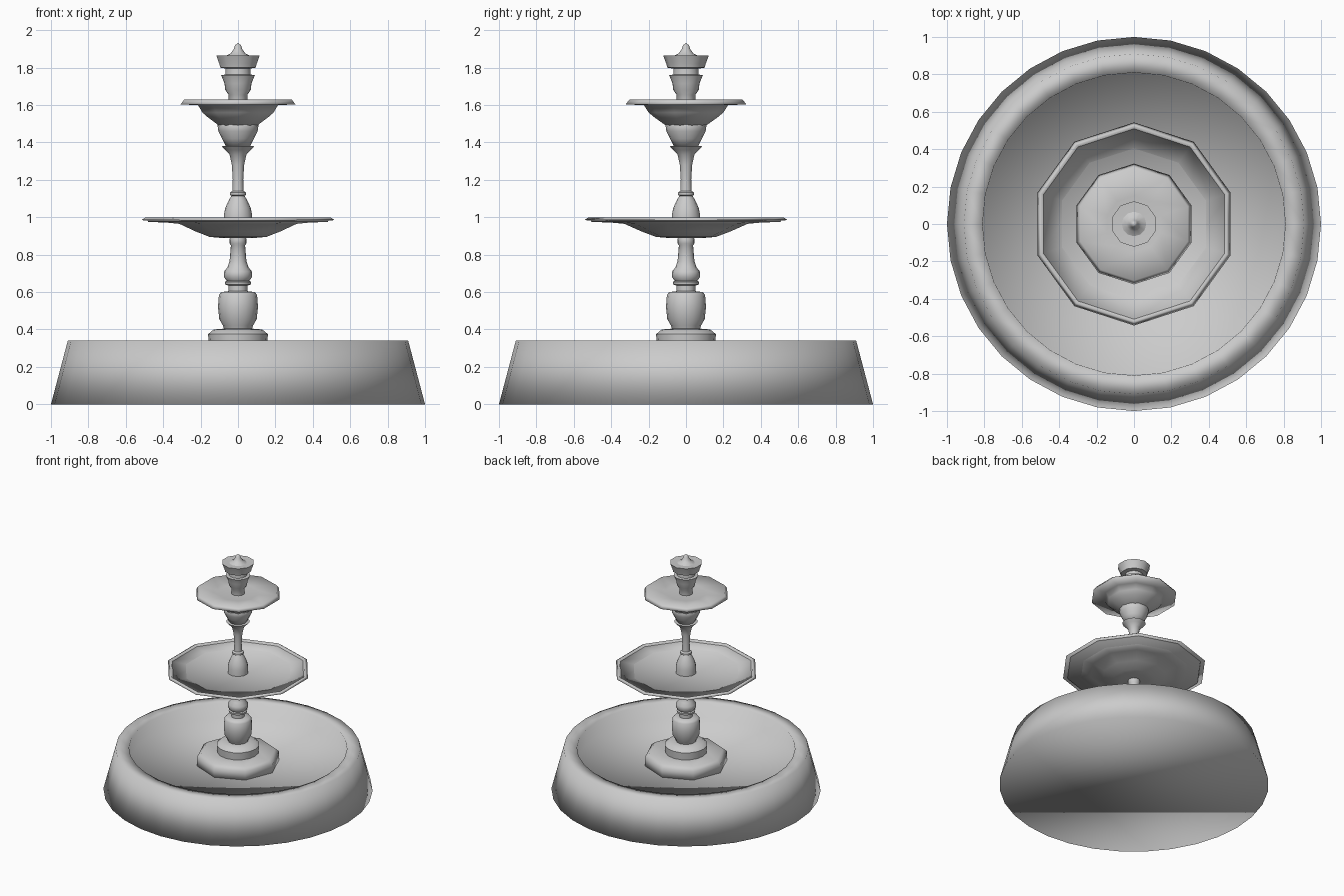
import bpy, bmesh, math


def lathe(name, profile, sides, angle=180):
    """Revolve (radius, z) points around z, first vertex on +y; radius 0 makes a pole."""
    bm = bmesh.new()
    rings = []
    for r, z in profile:
        if r == 0:
            rings.append([bm.verts.new((0, 0, z))])
        else:
            rings.append([bm.verts.new((r * math.cos(a), r * math.sin(a), z))
                          for a in (math.pi / 2 + 2 * math.pi * i / sides for i in range(sides))])
    for lo, hi in zip(rings, rings[1:]):
        for i in range(sides):
            j = (i + 1) % sides
            quad = [lo[i % len(lo)], lo[j % len(lo)], hi[j % len(hi)], hi[i % len(hi)]]
            bm.faces.new(list(dict.fromkeys(quad)))
    # Flat caps on open ends
    for ring in (rings[0], rings[-1]):
        if len(ring) > 1:
            bm.faces.new(ring)
    bmesh.ops.recalc_face_normals(bm, faces=bm.faces)
    mesh = bpy.data.meshes.new(name)
    bm.to_mesh(mesh)
    bm.free()
    ob = bpy.data.objects.new(name, mesh)
    bpy.context.collection.objects.link(ob)
    bpy.context.view_layer.objects.active = ob
    ob.select_set(True)
    if angle >= 180:
        bpy.ops.object.shade_smooth()
    else:
        bpy.ops.object.shade_smooth_by_angle(angle=math.radians(angle))
    ob.select_set(False)
    return ob


# Ground pool: tapered wall, flat rim, sunken floor
lathe("pool", [(1, 0), (.91, .34), (.81, .34), (.805, .22), (0, .22)], 32)

# Octagonal plinth and round foot
lathe("plinth", [(.31, .21), (.31, .29), (.28, .315), (.15, .315)], 8)
lathe("foot", [(.155, .31), (.16, .375), (.13, .40), (.07, .405)], 16, 50)

# Lower turned column
lathe("lower_column", [
    (.07, .39), (.08, .42), (.10, .455), (.107, .52), (.102, .585), (.09, .60),
    (.05, .605), (.05, .635), (.068, .64), (.07, .655), (.06, .66), (.075, .68),
    (.074, .71), (.055, .735), (.045, .765), (.038, .85), (.045, .86),
    (.045, .88), (.04, .91)], 16, 50)

# Wide bowl, ten sided
lathe("lower_bowl", [
    (.10, .89), (.16, .895), (.24, .925), (.33, .965), (.543, .985), (.52, 1.0),
    (.505, .975), (0, .96)], 10)

# Upper turned column with flared capital
lathe("upper_column", [
    (.076, .955), (.076, 1.01), (.068, 1.05), (.05, 1.09), (.035, 1.115),
    (.044, 1.12), (.044, 1.132), (.03, 1.14), (.028, 1.2), (.033, 1.28),
    (.045, 1.335), (.068, 1.36), (.087, 1.38), (.06, 1.383)], 16, 50)

# Small bowl on its bulb
lathe("bowl_bulb", [(.065, 1.38), (.085, 1.42), (.105, 1.46), (.11, 1.495), (.10, 1.51)], 16)
lathe("upper_bowl", [
    (.10, 1.485), (.17, 1.535), (.20, 1.56), (.225, 1.60), (.323, 1.603),
    (.302, 1.63), (.15, 1.615), (0, 1.61)], 10)

# Top urn
lathe("top_urn", [
    (.05, 1.60), (.05, 1.655), (.068, 1.68), (.072, 1.715), (.09, 1.76),
    (.068, 1.763), (.066, 1.79), (.066, 1.81)], 16, 50)

# Cup and finial
lathe("cup", [(.068, 1.795), (.10, 1.80), (.105, 1.82), (.122, 1.865), (.06, 1.862)], 10, 50)
lathe("finial", [
    (.07, 1.86), (.04, 1.875), (.022, 1.90), (.016, 1.92), (0, 1.932)], 12, 60)
